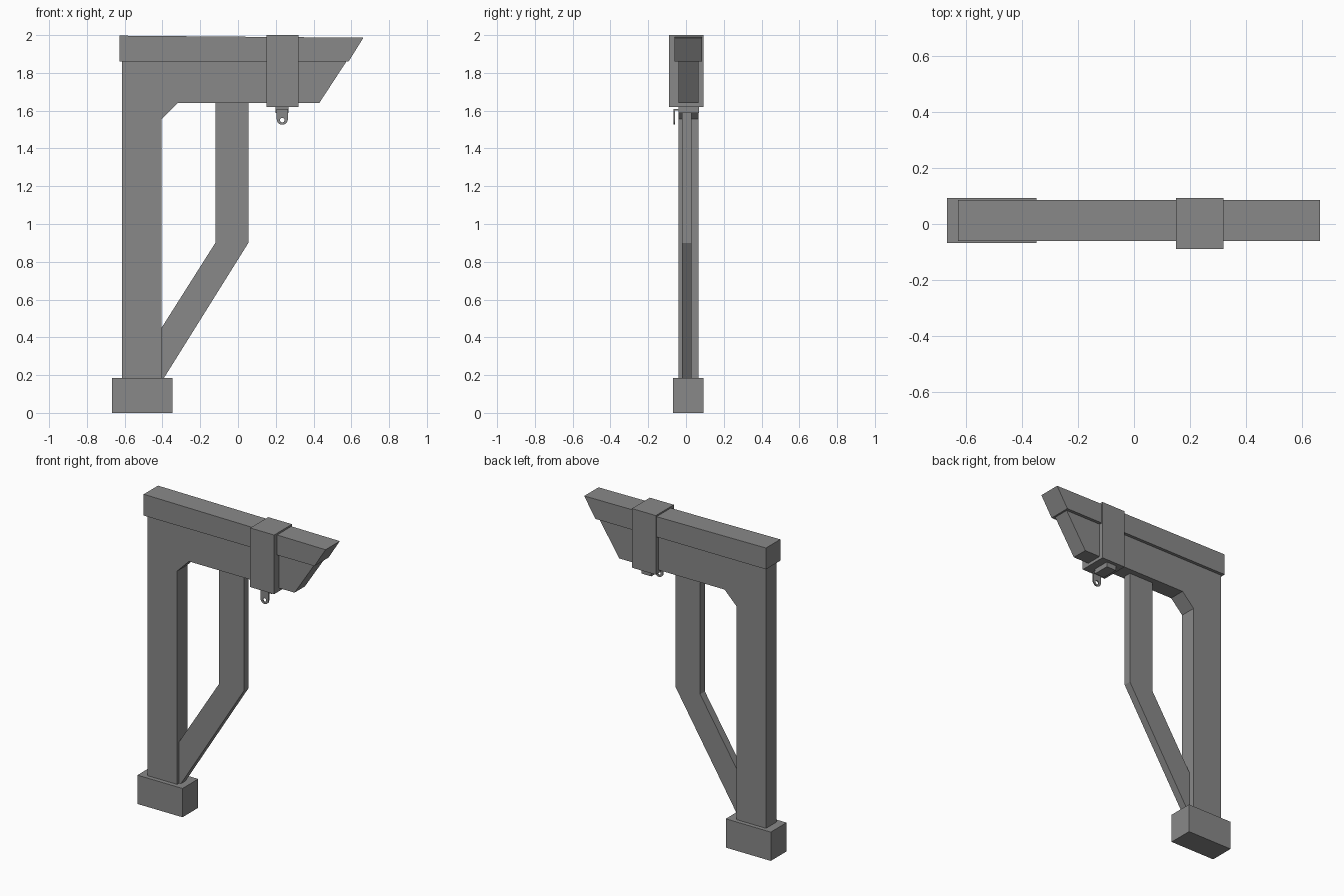
import bpy, bmesh, math

if "Cube" in bpy.data.objects:
    bpy.data.objects.remove(bpy.data.objects["Cube"])

grey = bpy.data.materials.new("grey_steel")
grey.diffuse_color = (0.25, 0.25, 0.25, 1)
grey.use_nodes = True
grey.node_tree.nodes["Principled BSDF"].inputs["Base Color"].default_value = grey.diffuse_color


def prism(name, profile, y0, y1):
    """Extrude an x-z outline from y0 to y1."""
    bm = bmesh.new()
    face = bm.faces.new([bm.verts.new((x, y0, z)) for x, z in profile])
    ext = bmesh.ops.extrude_face_region(bm, geom=[face])
    for v in ext["geom"]:
        if isinstance(v, bmesh.types.BMVert):
            v.co.y = y1
    bmesh.ops.recalc_face_normals(bm, faces=bm.faces)
    mesh = bpy.data.meshes.new(name)
    bm.to_mesh(mesh)
    bm.free()
    mesh.materials.append(grey)
    obj = bpy.data.objects.new(name, mesh)
    bpy.context.collection.objects.link(obj)
    return obj


def box(name, x0, x1, y0, y1, z0, z1):
    return prism(name, [(x0, z0), (x1, z0), (x1, z1), (x0, z1)], y0, y1)


def arc(cx, cz, r, a0, a1, n):
    return [(cx + r * math.cos(math.radians(a0 + (a1 - a0) * i / n)),
             cz + r * math.sin(math.radians(a0 + (a1 - a0) * i / n)))
            for i in range(n + 1)]


# Foot block
box("base_block", -0.667, -0.347, -0.068, 0.092, 0, 0.185)

# Column and arm in one piece
prism("column_and_arm", [(-0.615, 0.185), (-0.405, 0.185), (-0.405, 1.555),
                         (-0.32, 1.64), (0.43, 1.64), (0.575, 1.862),
                         (-0.615, 1.862)], -0.04, 0.065)

# Bent diagonal brace
prism("brace", [(-0.405, 0.185), (-0.392, 0.185), (0.055, 0.9), (0.055, 1.64),
                (-0.12, 1.64), (-0.12, 0.9), (-0.405, 0.45)], -0.02, 0.028)

# Cap rail with slanted tip
prism("top_rail", [(-0.628, 1.86), (0.585, 1.86), (0.664, 1.986),
                   (-0.628, 1.997)], -0.06, 0.085)

# Sleeve around the arm
box("sleeve", 0.15, 0.32, -0.09, 0.092, 1.62, 2.0)

# Mount below the sleeve and folded strip to the hanging tab
box("mount_plate", 0.198, 0.268, -0.04, 0.07, 1.588, 1.62)
box("tab_fold", 0.205, 0.264, -0.066, -0.04, 1.602, 1.61)

# Hanging tab with a bolt hole
tab = prism("hanging_tab", [(0.264, 1.61), (0.205, 1.61)]
            + arc(0.2345, 1.555, 0.0295, 180, 360, 12), -0.066, -0.059)
hole = prism("hole_cutter", arc(0.2345, 1.55, 0.012, 0, 337.5, 15), -0.1, -0.03)
hole.hide_render = True
hole.hide_viewport = True
cut = tab.modifiers.new("bolt_hole", "BOOLEAN")
cut.operation = "DIFFERENCE"
cut.solver = "EXACT"
cut.object = hole
